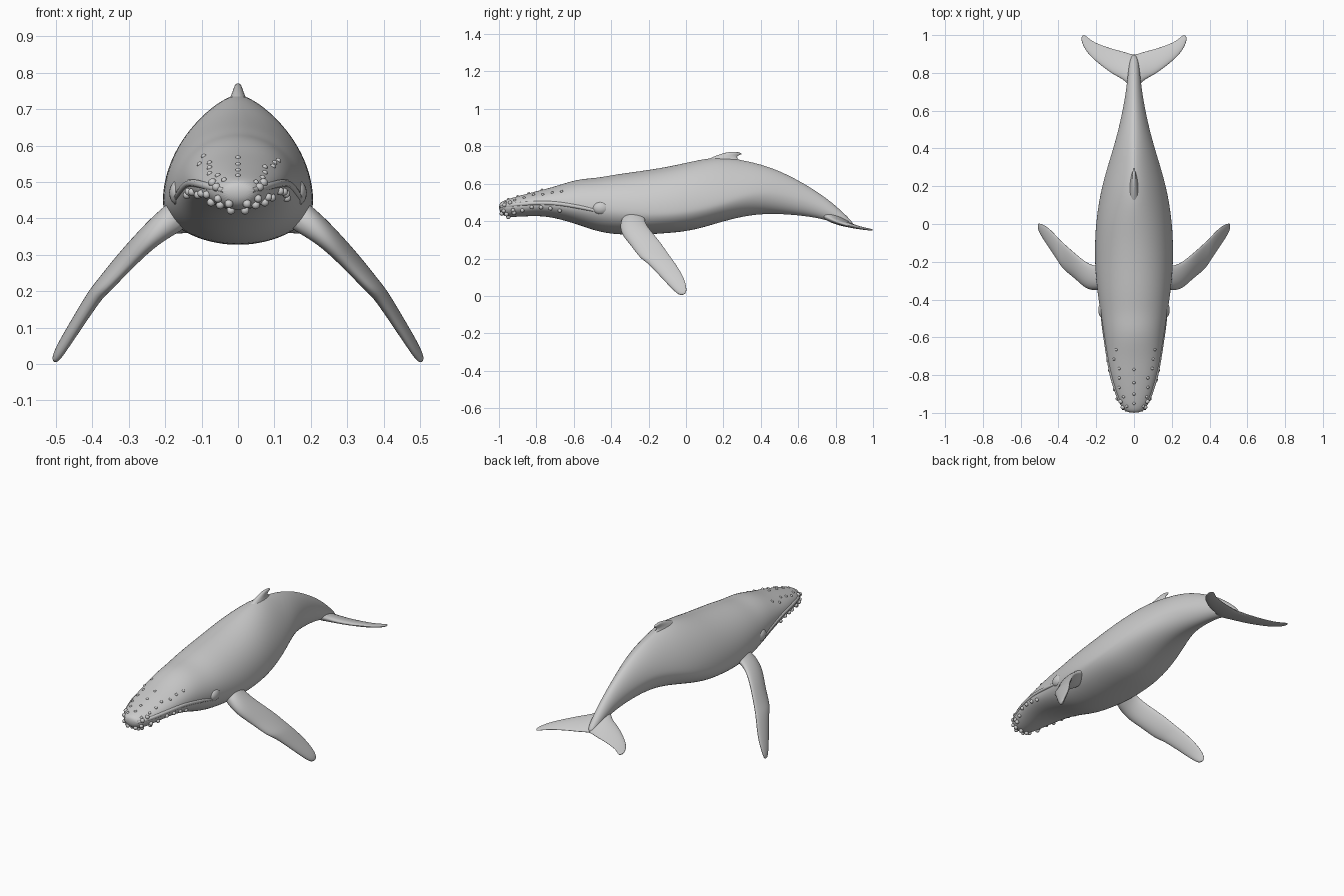
import bpy, bmesh, math, random
from mathutils import Vector as V

if "Cube" in bpy.data.objects:
    bpy.data.objects.remove(bpy.data.objects["Cube"])

random.seed(4)


def finish(name, bm, levels=0):
    bmesh.ops.recalc_face_normals(bm, faces=bm.faces)
    me = bpy.data.meshes.new(name)
    bm.to_mesh(me)
    bm.free()
    for p in me.polygons:
        p.use_smooth = True
    ob = bpy.data.objects.new(name, me)
    bpy.context.collection.objects.link(ob)
    if levels:
        m = ob.modifiers.new("smooth", 'SUBSURF')
        m.levels = m.render_levels = levels
    return ob


def loft(name, rings, levels=2):
    bm = bmesh.new()
    rows = [[bm.verts.new(p) for p in r] for r in rings]
    n = len(rows[0])
    for a, b in zip(rows, rows[1:]):
        for i in range(n):
            bm.faces.new((a[i], a[(i + 1) % n], b[(i + 1) % n], b[i]))
    bm.faces.new(rows[0])
    bm.faces.new(rows[-1])
    return finish(name, bm, levels)


def blade(name, lead, trail, thick, n=14):
    # lofts a flattened fin between a leading and a trailing edge
    lead, trail = [V(p) for p in lead], [V(p) for p in trail]
    mid = [(a + b) / 2 for a, b in zip(lead, trail)]
    rings = []
    for i, c in enumerate(mid):
        span = mid[min(i + 1, len(mid) - 1)] - mid[max(i - 1, 0)]
        h = (trail[i] - lead[i]) / 2
        nor = span.cross(h).normalized()
        ring = []
        for k in range(n):
            a = 2 * math.pi * k / n
            ring.append(c + h * math.cos(a) + nor * thick[i] * math.sin(a) * (1 - .3 * math.cos(a)))
        rings.append(ring)
    return loft(name, rings)


# Body stations: y, half width, top, bottom, widest height, roundness of the back
BODY = [
    (-1.0, .035, .495, .455, .475, 2), (-.975, .06, .51, .425, .475, 2),
    (-.93, .087, .525, .42, .48, 2), (-.8, .126, .56, .43, .49, 2),
    (-.7, .143, .585, .418, .49, 2), (-.58, .16, .626, .382, .48, 2),
    (-.48, .176, .63, .345, .47, 2), (-.38, .192, .65, .328, .46, 2),
    (-.25, .207, .667, .325, .445, 2), (-.1, .209, .69, .335, .445, 2),
    (.03, .2, .72, .347, .46, 1.9), (.17, .178, .748, .39, .49, 1.6),
    (.3, .142, .728, .425, .53, 1.5), (.42, .104, .7, .44, .55, 1.6),
    (.55, .07, .648, .436, .53, 1.7), (.7, .042, .56, .42, .485, 1.8),
    (.8, .032, .485, .39, .435, 1.8), (.9, .018, .388, .36, .374, 2)]


def section(s, a):
    y, w, top, bot, zm, e = s
    c, sn = math.cos(a), math.sin(a)
    q = 2 / e if sn > 0 else 1
    x = math.copysign(abs(c) ** q, c) * w
    z = zm + (abs(sn) ** q * (top - zm) if sn > 0 else sn * (zm - bot))
    return V((x, y, z))


def skin(y, deg):
    # point on the body surface
    for p, q in zip(BODY, BODY[1:]):
        if p[0] <= y <= q[0]:
            t = (y - p[0]) / (q[0] - p[0])
            return section([u + (v - u) * t for u, v in zip(p, q)], math.radians(deg))


loft("body", [[section(s, 2 * math.pi * k / 32) for k in range(32)] for s in BODY])

# Pectoral flippers
lead = [(.14, -.34, .42), (.2, -.355, .37), (.25, -.345, .325), (.30, -.295, .268), (.37, -.245, .198),
        (.385, -.215, .185), (.44, -.135, .1), (.485, -.065, .025), (.502, -.03, 0)]
trail = [(.12, -.2, .45), (.19, -.225, .42), (.25, -.21, .375), (.33, -.14, .295), (.385, -.09, .22),
         (.405, -.07, .195), (.46, -.01, .105), (.502, .006, .04), (.51, 0, .01)]
thick = [.045, .038, .028, .022, .02, .019, .016, .012, .007]
for side, s in (("left", 1), ("right", -1)):
    blade(side + "_flipper", [(s * x, y, z) for x, y, z in lead],
          [(s * x, y, z) for x, y, z in trail], thick)

# Tail flukes, one blade from tip to tip
lead = [(0, .70, .45), (.05, .763, .415), (.11, .788, .402), (.19, .85, .382),
        (.24, .895, .37), (.272, .945, .36), (.282, .985, .354)]
trail = [(0, .895, .372), (.045, .912, .367), (.11, .927, .364), (.17, .947, .36),
         (.22, .967, .357), (.255, .998, .353), (.27, 1.005, .353)]
thick = [.026, .019, .014, .011, .008, .006, .004]


def both(pts):
    return [(-x, y, z) for x, y, z in pts[:0:-1]] + pts


blade("tail_flukes", both(lead), both(trail), thick[:0:-1] + thick)

# Hooked dorsal fin
blade("dorsal_fin",
      [(0, .04, .69), (0, .12, .735), (0, .18, .758), (0, .225, .77), (0, .265, .772), (0, .295, .765)],
      [(0, .36, .69), (0, .295, .722), (0, .272, .738), (0, .275, .748), (0, .288, .754), (0, .3, .758)],
      [.045, .022, .014, .01, .008, .004])

# Lips: a soft ridge along each side of the jaw
for side, s in (("left", 1), ("right", -1)):
    cu = bpy.data.curves.new(side + "_lip", 'CURVE')
    cu.dimensions = '3D'
    cu.bevel_depth = .011
    cu.bevel_resolution = 3
    sp = cu.splines.new('NURBS')
    path = [(-.99, 5), (-.95, 8), (-.88, 8), (-.8, 6), (-.7, 4), (-.6, 0), (-.52, -4), (-.46, -8)]
    sp.points.add(len(path) - 1)
    sp.use_endpoint_u = True
    for i, (y, a) in enumerate(path):
        p = skin(y, a)
        sp.points[i].co = (s * (p.x - .006), p.y, p.z, 1)
        sp.points[i].radius = .6 if i in (0, len(path) - 1) else 1
    ob = bpy.data.objects.new(side + "_lip", cu)
    bpy.context.collection.objects.link(ob)

# Eye bulges
bm = bmesh.new()
for s in (1, -1):
    r = bmesh.ops.create_uvsphere(bm, u_segments=20, v_segments=12, radius=1)
    for v in r["verts"]:
        v.co = V((s * .163 + v.co.x * .026, -.455 + v.co.y * .045, .47 + v.co.z * .035))
finish("eye_bulges", bm)

# Knobs on the chin, jaws and snout
bm = bmesh.new()
spots = [(y, 90, .008) for y in (-.95, -.9, -.84, -.77)]
for s in (0, 180):
    f = -1 if s else 1
    for i in range(7):
        y = -.975 + i * .05
        spots.append((y, s + f * (-18 + random.uniform(-8, 8)), .011))
        spots.append((y + .01, s + f * (48 + random.uniform(-8, 8)), .008))
    for y, a in ((-.985, -60), (-.96, -45), (-.95, -75), (-.92, -35), (-.97, 20), (-.94, 30)):
        spots.append((y, s + f * a, .012))
for y, a, rad in spots:
    r = bmesh.ops.create_icosphere(bm, subdivisions=2, radius=rad)
    bmesh.ops.translate(bm, verts=r["verts"], vec=skin(y, a) * 1.0 - V((0, 0, .002)))
finish("head_knobs", bm)
